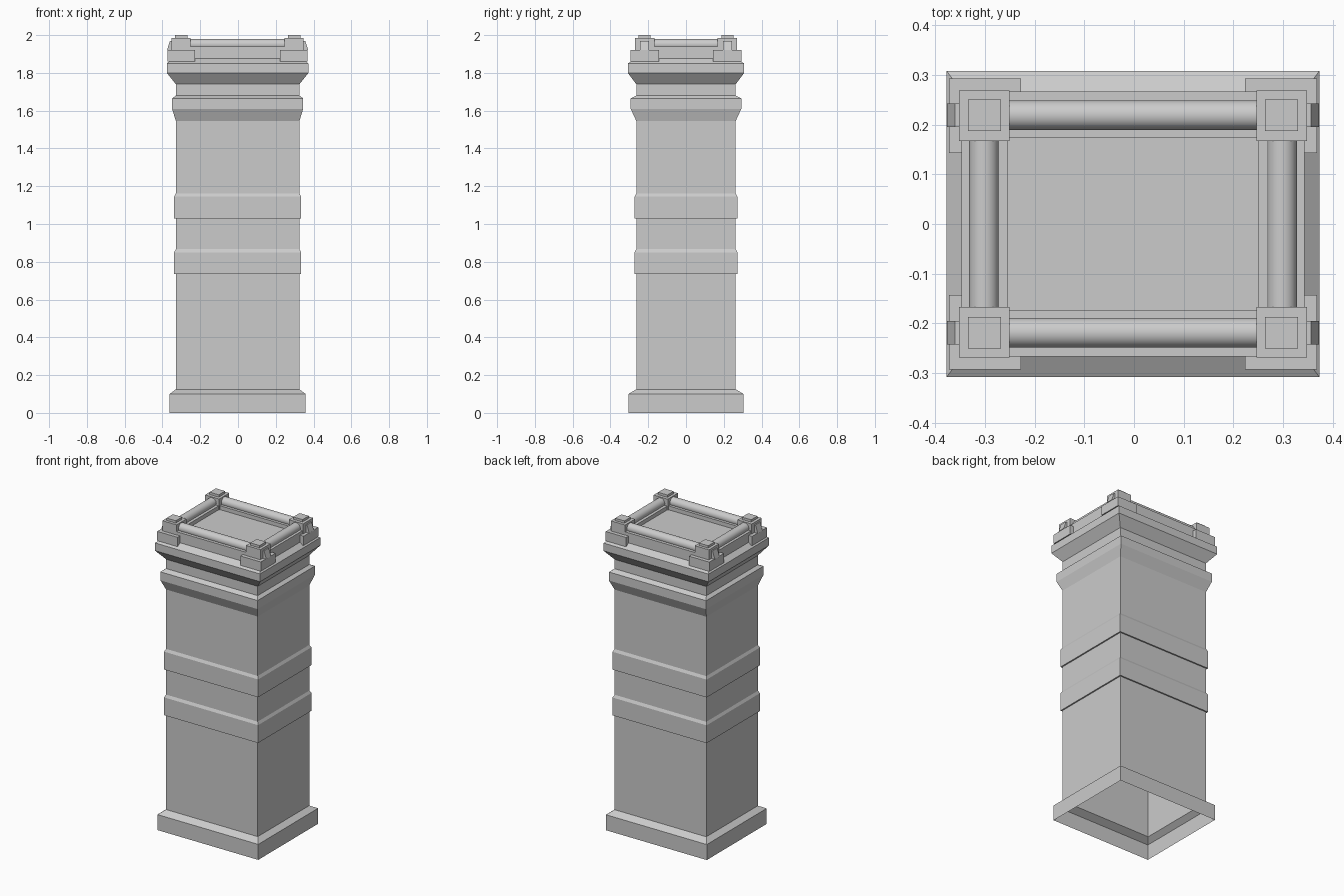
import bpy, bmesh, math
from mathutils import Matrix, Vector

cube = bpy.data.objects.get("Cube")
if cube:
    bpy.data.objects.remove(cube, do_unlink=True)

stone = bpy.data.materials.new("grey stone")
stone.use_nodes = True
GREY = (0.6, 0.6, 0.6, 1)
stone.diffuse_color = GREY
stone.node_tree.nodes["Principled BSDF"].inputs["Base Color"].default_value = GREY

CX = -0.002  # the plan sits slightly off centre


def finish(name, bm):
    mesh = bpy.data.meshes.new(name)
    bm.to_mesh(mesh)
    bm.free()
    mesh.materials.append(stone)
    obj = bpy.data.objects.new(name, mesh)
    bpy.context.collection.objects.link(obj)
    return obj


def rect_loft(name, profile, cap=True):
    """Stack rectangles (half width, half depth, height) into one skin, open below."""
    bm = bmesh.new()
    rings = [[bm.verts.new((CX + sx * hx, sy * hy, z))
              for sx, sy in ((-1, -1), (1, -1), (1, 1), (-1, 1))]
             for hx, hy, z in profile]
    for low, high in zip(rings, rings[1:]):
        for i in range(4):
            j = (i + 1) % 4
            bm.faces.new((low[i], low[j], high[j], high[i]))
    if cap:
        bm.faces.new(rings[-1])
    return finish(name, bm)


def box(bm, lo, hi):
    lo, hi = Vector(lo), Vector(hi)
    size = Matrix.Diagonal((*(hi - lo), 1))
    return bmesh.ops.create_cube(bm, size=1, matrix=Matrix.Translation((lo + hi) / 2) @ size)["verts"]


def place(obj, sx, sy):
    """Mirror a part built in the +x +y quarter into another corner."""
    obj.data.transform(Matrix.Diagonal((sx, sy, 1, 1)))
    if sx * sy < 0:
        obj.data.flip_normals()
    obj.location.x = CX


# Shaft with plinth, two bands, necking and cornice
SX, SY = 0.327, 0.263


def out(grow_x, grow_y, z):
    return (SX + grow_x, SY + grow_y, z)


profile = [out(0.033, 0.042, 0), out(0.033, 0.042, 0.1), out(0, 0, 0.125)]
for z in (0.735, 1.03):
    profile += [out(0, 0, z), out(0.009, 0.009, z),
                out(0.009, 0.009, z + 0.115), out(0, 0, z + 0.132)]
profile += [out(0, 0, 1.545), out(0.02, 0.03, 1.61), out(0.02, 0.03, 1.665), out(0, 0, 1.68),
            out(0, 0, 1.74), out(0.048, 0.045, 1.8), out(0.048, 0.045, 1.85),
            out(0.018, 0.004, 1.875)]
rect_loft("column_shaft", profile, cap=False)

# Parapet with a sunken top panel
rect_loft("parapet", [out(0.018, 0.004, 1.875), out(0.018, 0.004, 1.94),
                      (0.253, 0.173, 1.94), (0.253, 0.173, 1.915)])

# Corner posts, their footings and side brackets
for sx, xname in ((-1, "right"), (1, "left")):
    for sy, yname in ((-1, "front"), (1, "back")):
        tag = f"{yname}_{xname}"
        bm = bmesh.new()
        box(bm, (0.225, 0.25, 1.86), (0.37, 0.293, 1.92))
        box(bm, (0.335, 0.143, 1.86), (0.37, 0.25, 1.92))
        place(finish("footing_" + tag, bm), sx, sy)

        bm = bmesh.new()
        box(bm, (0.249, 0.167, 1.9), (0.35, 0.269, 1.985))
        box(bm, (0.266, 0.187, 1.985), (0.332, 0.251, 2.0))
        place(finish("post_" + tag, bm), sx, sy)

        bm = bmesh.new()
        for v in box(bm, (0.34, 0.195, 1.92), (0.374, 0.243, 1.97)):
            if v.co.z > 1.95 and v.co.x > 0.36:
                v.co.x = 0.358
        place(finish("bracket_" + tag, bm), sx, sy)


# Round rails between the posts
def rail(name, centre, length, axis):
    bm = bmesh.new()
    turn = Matrix.Rotation(math.pi / 2, 4, axis)
    bmesh.ops.create_cone(bm, cap_ends=True, segments=32, radius1=0.03, radius2=0.03,
                          depth=length, matrix=Matrix.Translation(centre) @ turn)
    obj = finish(name, bm)
    bpy.ops.object.select_all(action="DESELECT")
    obj.select_set(True)
    bpy.context.view_layer.objects.active = obj
    bpy.ops.object.shade_smooth_by_angle()


for s, yname, xname in ((-1, "front", "right"), (1, "back", "left")):
    rail("rail_" + yname, (CX, s * 0.219, 1.95), 0.51, "Y")
    rail("rail_" + xname, (CX + s * 0.3, 0, 1.95), 0.35, "X")
